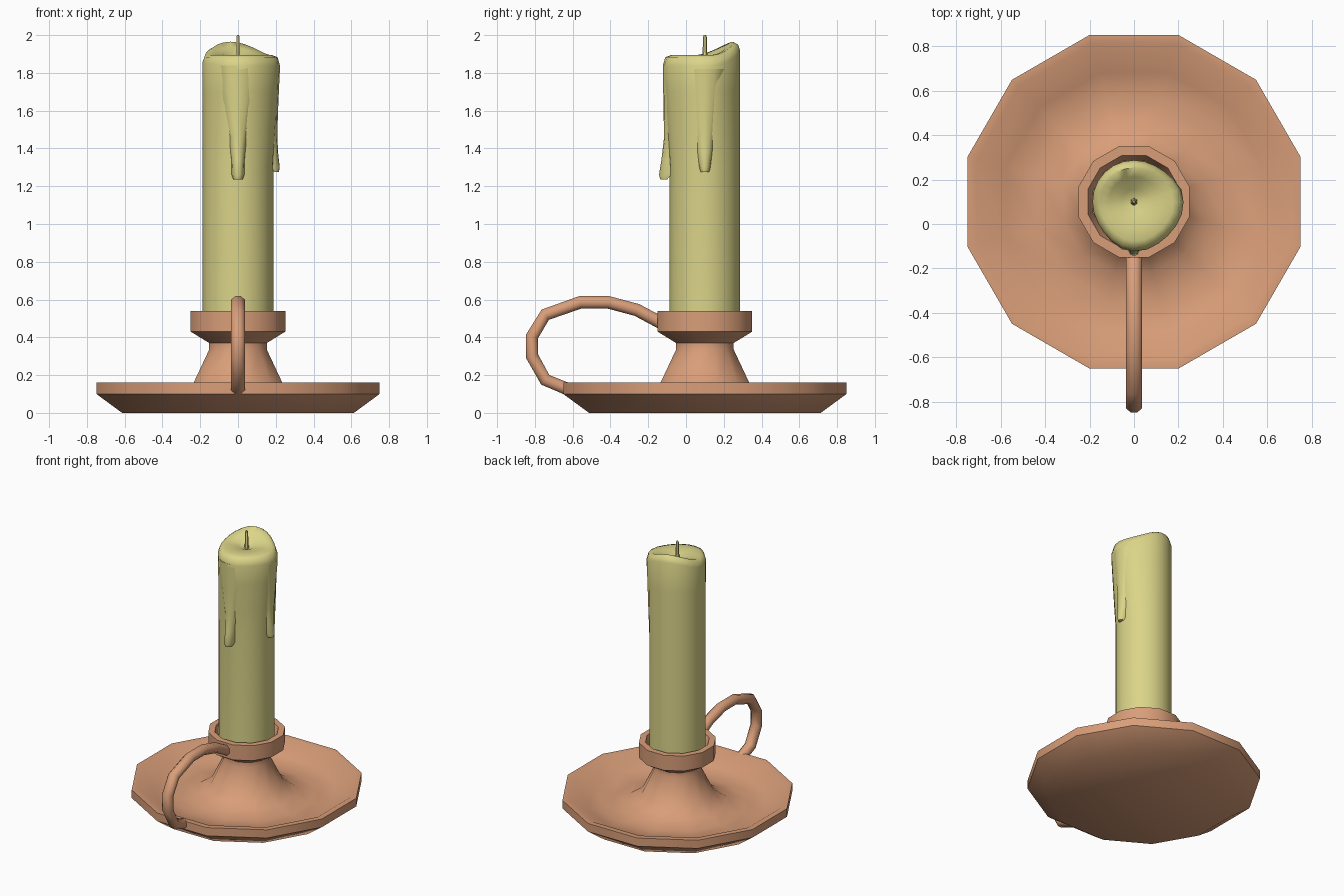
import bpy, bmesh, math
from mathutils import Vector
from math import sin, cos, pi, radians

if "Cube" in bpy.data.objects:
    bpy.data.objects.remove(bpy.data.objects["Cube"])

CY = 0.1  # candle and dish axis lies at y = 0.1


def material(name, rgb):
    m = bpy.data.materials.new(name)
    m.diffuse_color = (*rgb, 1)
    m.use_nodes = True
    m.node_tree.nodes["Principled BSDF"].inputs["Base Color"].default_value = m.diffuse_color
    return m


CLAY = material("clay", (0.69, 0.34, 0.19))
WAX = material("wax", (0.71, 0.66, 0.25))


def loft(name, rings, mat, angle=45):
    """Skin a list of equal-length closed rings and cap both ends."""
    bm = bmesh.new()
    vs = [[bm.verts.new(p) for p in r] for r in rings]
    n = len(rings[0])
    for a, b in zip(vs, vs[1:]):
        for i in range(n):
            j = (i + 1) % n
            bm.faces.new((a[i], a[j], b[j], b[i]))
    bm.faces.new(vs[0])
    bm.faces.new(vs[-1])
    bmesh.ops.recalc_face_normals(bm, faces=bm.faces)
    me = bpy.data.meshes.new(name)
    bm.to_mesh(me)
    bm.free()
    ob = bpy.data.objects.new(name, me)
    bpy.context.collection.objects.link(ob)
    me.materials.append(mat)
    bpy.ops.object.select_all(action='DESELECT')
    ob.select_set(True)
    bpy.context.view_layer.objects.active = ob
    bpy.ops.object.shade_smooth_by_angle(angle=radians(angle))
    return ob


def circle(r, z, n=12):
    return [(r * cos(2 * pi * (i + .5) / n), CY + r * sin(2 * pi * (i + .5) / n), z)
            for i in range(n)]


# Dish, stem and socket turned from one profile
profile = [(.635, 0), (.776, .10), (.776, .16), (.735, .16), (.60, .085), (.45, .07),
           (.33, .10), (.243, .16), (.158, .335), (.158, .37), (.259, .43),
           (.259, .54), (.215, .54), (.19, .47)]
loft("candle_holder", [circle(r, z) for r, z in profile], CLAY)

# Loop handle swept along a path in the y-z plane
path = [Vector((0, y, z)) for y, z in
        [(-.12, .47), (-.26, .545), (-.41, .585), (-.56, .585), (-.745, .52), (-.815, .405),
         (-.815, .30), (-.745, .175), (-.60, .115)]]
rings = []
for i, p in enumerate(path):
    t = (path[min(i + 1, len(path) - 1)] - path[max(i - 1, 0)]).normalized()
    nrm = Vector((0, -t.z, t.y))
    rings.append([p + Vector((.04 * cos(a), 0, 0)) + nrm * .036 * sin(a)
                  for a in (2 * pi * (k + .5) / 8 for k in range(8))])
loft("handle", rings, CLAY, 50)

# Candle body with melted, uneven top and a dip around the wick
N = 24


def lobe(a, centre, power):
    return max(0, cos(a - radians(centre))) ** power


def bulge(a):
    return .036 * min(1, lobe(a, -90, 5) + lobe(a, 0, 5) + .45 * lobe(a, -45, 8))


def rim_height(a):
    return 1.895 + .07 * lobe(a, 105, 1.6)


def candle_ring(scale, amount, height):
    out = []
    for i in range(N):
        a = 2 * pi * i / N
        r = (.187 + amount * bulge(a)) * scale
        out.append((r * cos(a), CY + r * sin(a), height(a)))
    return out


rings = [candle_ring(1, 0, lambda a: .46), candle_ring(1, 0, lambda a: 1.3),
         candle_ring(1, .4, lambda a: 1.5), candle_ring(1, .75, lambda a: 1.7),
         candle_ring(1, 1, lambda a: rim_height(a) - .045 - bulge(a) * .4),
         candle_ring(.94, 1, lambda a: rim_height(a) - .012),
         candle_ring(.82, .8, rim_height),
         candle_ring(.6, .5, lambda a: .4 * 1.893 + .6 * rim_height(a)),
         candle_ring(.3, .2, lambda a: 1.888),
         candle_ring(.08, 0, lambda a: 1.87)]
loft("candle", rings, WAX, 60)


# Wax drips hanging on the front and right side
def drip(name, angle, sections):
    d = Vector((cos(radians(angle)), sin(radians(angle)), 0))
    s = Vector((-d.y, d.x, 0))
    rings = []
    for z, w, inner, outer in sections:
        base = Vector((0, CY, z))
        rings.append([base + s * w * u + d * (inner + (outer - inner) * v) for u, v in
                      [(-1, 0), (-.85, .55), (-.45, .93), (0, 1), (.45, .93), (.85, .55), (1, 0)]])
    loft(name, rings, WAX, 60)


drip("front_drip", -90, [(1.84, .12, .12, .222), (1.65, .10, .13, .220), (1.46, .055, .15, .216),
                         (1.34, .038, .165, .230), (1.26, .034, .18, .243), (1.235, .024, .20, .235)])
drip("right_drip", 0, [(1.82, .12, .12, .222), (1.65, .09, .13, .214), (1.48, .06, .15, .208),
                       (1.38, .045, .16, .212), (1.30, .030, .18, .221), (1.275, .022, .19, .216)])

# Wick
loft("wick", [circle(r, z, 6) for r, z in [(.018, 1.86), (.012, 1.91), (.010, 1.99), (.006, 2.0)]], WAX)
